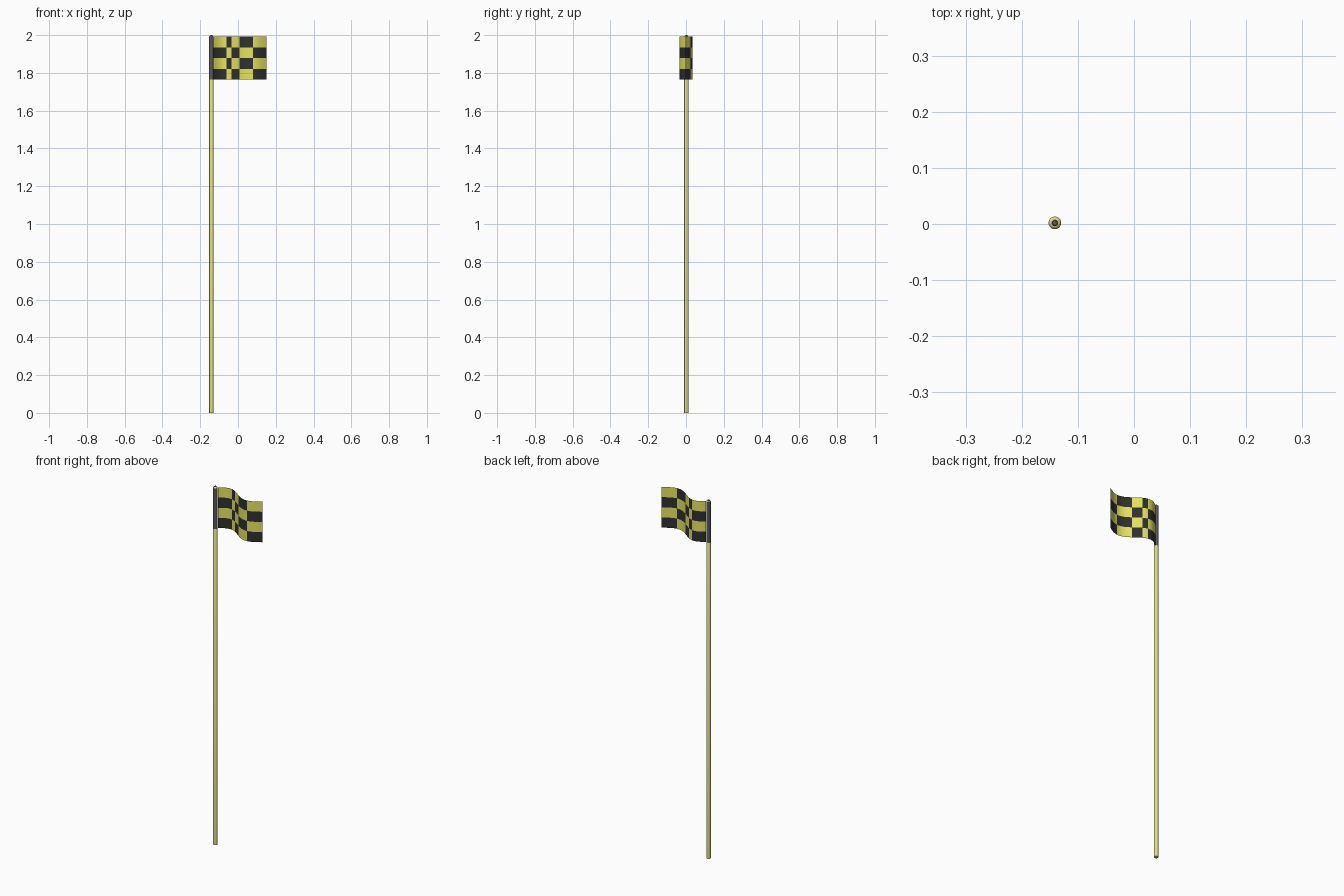
import bpy, bmesh, math

if "Cube" in bpy.data.objects:
    bpy.data.objects.remove(bpy.data.objects["Cube"])

PX, PY, R = -0.141, 0.002, 0.0113      # pole axis and radius
Z0, Z1 = 1.765, 1.992                  # flag bottom and top


def mat(name, rgb):
    m = bpy.data.materials.new(name)
    m.diffuse_color = (*rgb, 1)
    m.use_nodes = True
    m.node_tree.nodes["Principled BSDF"].inputs["Base Color"].default_value = m.diffuse_color
    return m


yellow = mat("yellow", (0.80, 0.78, 0.12))
pale = mat("pale_yellow", (0.76, 0.74, 0.24))
black = mat("black", (0.03, 0.03, 0.03))
grey = mat("dark_grey", (0.10, 0.10, 0.10))


def finish(name, bm, mats):
    me = bpy.data.meshes.new(name)
    bm.to_mesh(me)
    bm.free()
    ob = bpy.data.objects.new(name, me)
    bpy.context.collection.objects.link(ob)
    for m in mats:
        me.materials.append(m)
    bpy.context.view_layer.objects.active = ob
    ob.select_set(True)
    bpy.ops.object.shade_smooth_by_angle(angle=math.radians(35))
    ob.select_set(False)
    return ob


def lathe(name, profile, m, n=24, caps=True):
    bm = bmesh.new()
    rings = [[bm.verts.new((PX + r * math.cos(2 * math.pi * i / n),
                            PY + r * math.sin(2 * math.pi * i / n), z))
              for i in range(n)] for r, z in profile]
    for a, b in zip(rings, rings[1:]):
        for i in range(n):
            j = (i + 1) % n
            bm.faces.new((a[i], a[j], b[j], b[i]))
    if caps:
        bm.faces.new(rings[0][::-1])
        bm.faces.new(rings[-1])
    return finish(name, bm, [m])


# pole with a tapered top, small tip, and cloth sleeve holding the flag
lathe("pole", [(R, 0), (R, 1.990), (0.009, 1.994), (0.006, 1.996)], pale)
lathe("pole_tip", [(0.006, 1.994), (0.006, 1.998), (0.004, 2.0)], grey)
lathe("flag_sleeve", [(R + 0.0004, Z0), (R + 0.0004, Z1)], grey, caps=False)

# waving checkered flag: 5 uneven columns, 4 rows
cols = [PX + R, -0.061, -0.034, 0.008, 0.079, 0.152]
SUB = 5
xs = [a + (b - a) * k / SUB for a, b in zip(cols, cols[1:]) for k in range(SUB)] + [cols[-1]]


def wave(x):
    t = (x - PX) / (cols[-1] - PX)
    return 0.035 * math.sin(2 * math.pi * (t + 0.025 * math.sin(math.pi * t)))


bm = bmesh.new()
grid = [[bm.verts.new((x, wave(x), Z1 + (Z0 - Z1) * r / 4)) for x in xs] for r in range(5)]
for r in range(4):
    for c in range(len(xs) - 1):
        f = bm.faces.new((grid[r + 1][c], grid[r + 1][c + 1], grid[r][c + 1], grid[r][c]))
        f.material_index = (r + c // SUB) % 2
finish("flag", bm, [yellow, black])
